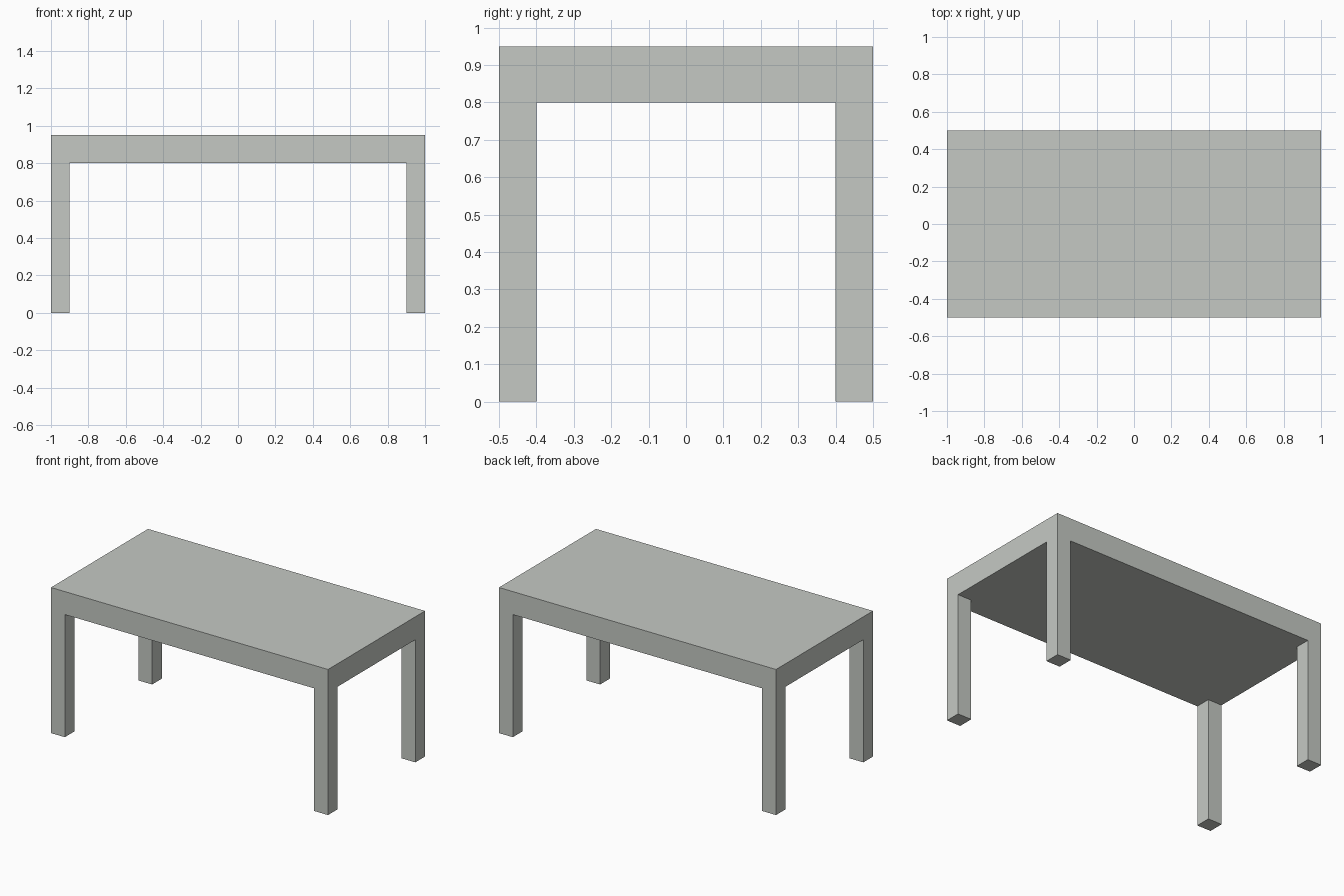
import bpy

if "Cube" in bpy.data.objects:
    bpy.data.objects.remove(bpy.data.objects["Cube"])

# One flat grey for the whole table
grey = bpy.data.materials.new("light_grey")
grey.diffuse_color = (0.558, 0.584, 0.552, 1.0)
grey.use_nodes = True
grey.node_tree.nodes["Principled BSDF"].inputs["Base Color"].default_value = grey.diffuse_color

LENGTH, DEPTH, HEIGHT = 2.0, 1.0, 0.95
SLAB, LEG = 0.15, 0.1


def box(name, size, centre):
    bpy.ops.mesh.primitive_cube_add(size=1, location=centre)
    ob = bpy.context.object
    ob.name = name
    ob.scale = size
    bpy.ops.object.transform_apply(location=False, rotation=False, scale=True)
    ob.data.materials.append(grey)
    return ob


# Thick table top
box("table_top", (LENGTH, DEPTH, SLAB), (0, 0, HEIGHT - SLAB / 2))

# Four square legs, flush with the corners
leg_height = HEIGHT - SLAB
for side, sx in (("left", -1), ("right", 1)):
    for end, sy in (("front", -1), ("back", 1)):
        box(f"{end}_{side}_leg", (LEG, LEG, leg_height),
            (sx * (LENGTH - LEG) / 2, sy * (DEPTH - LEG) / 2, leg_height / 2))
